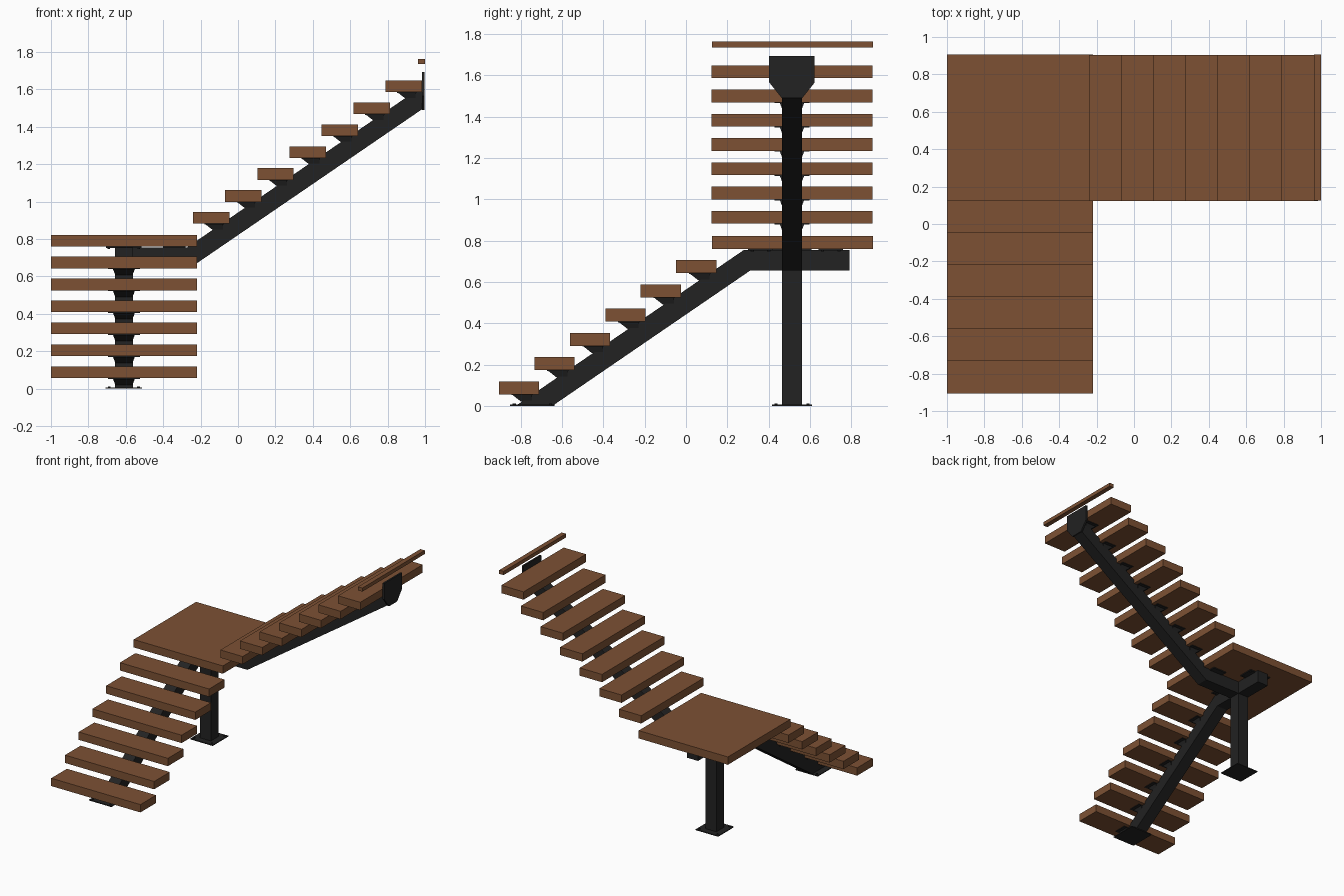
import bpy, bmesh
from mathutils import Vector

if "Cube" in bpy.data.objects:
    bpy.data.objects.remove(bpy.data.objects["Cube"])

def material(name, rgb):
    m = bpy.data.materials.new(name)
    m.diffuse_color = (*rgb, 1)
    m.use_nodes = True
    m.node_tree.nodes["Principled BSDF"].inputs["Base Color"].default_value = m.diffuse_color
    return m

WOOD = material("brown wood", (0.205, 0.083, 0.034))
STEEL = material("black steel", (0.016, 0.016, 0.016))

def prism(name, ring_a, ring_b, mat):
    """Solid between two matching rings of points."""
    bm = bmesh.new()
    a = [bm.verts.new(p) for p in ring_a]
    b = [bm.verts.new(p) for p in ring_b]
    n = len(a)
    bm.faces.new(a)
    bm.faces.new(b)
    for i in range(n):
        j = (i + 1) % n
        bm.faces.new((a[i], a[j], b[j], b[i]))
    bmesh.ops.recalc_face_normals(bm, faces=bm.faces)
    me = bpy.data.meshes.new(name)
    bm.to_mesh(me)
    bm.free()
    me.materials.append(mat)
    ob = bpy.data.objects.new(name, me)
    bpy.context.collection.objects.link(ob)
    return ob

def box(name, x0, x1, y0, y1, z0, z1, mat):
    ring = lambda z: [(x0, y0, z), (x1, y0, z), (x1, y1, z), (x0, y1, z)]
    return prism(name, ring(z0), ring(z1), mat)

def bolt(name, x, y, z, h=0.006):
    bpy.ops.mesh.primitive_cylinder_add(vertices=6, radius=0.008, depth=h, location=(x, y, z + h / 2))
    ob = bpy.context.object
    ob.name = name
    ob.data.materials.append(STEEL)

RUN, RISE = 0.1715, 0.1173
CX, CY, HW = -0.61, 0.5125, 0.048      # beam centre lines and half width

# maps (along, across, z) to world for each flight
low = lambda u, v, z: Vector((CX + v, u, z))
up = lambda u, v, z: Vector((u, CY + v, z))

def beam(name, pts, to):
    prism(name, [to(u, -HW, z) for u, z in pts], [to(u, HW, z) for u, z in pts], STEEL)

def flight(label, count, u0, z0, to):
    for i in range(count):
        u, z = u0 + i * RUN, z0 + i * RISE
        rect = lambda a, b, w, h: [to(a, -w, h), to(b, -w, h), to(b, w, h), to(a, w, h)]
        # wooden tread
        prism(f"{label}_tread_{i+1}", rect(u, u + 0.195, 0.39, z), rect(u, u + 0.195, 0.39, z + 0.062), WOOD)
        # flared bracket, wide under the tread and narrow at the beam
        prism(f"{label}_bracket_{i+1}", rect(u + 0.062, u + 0.16, 0.060, z),
              rect(u + 0.108, u + 0.16, 0.046, z - 0.036), STEEL)
        # fixing plate under the tread
        prism(f"{label}_tread_plate_{i+1}", rect(u + 0.062, u + 0.165, 0.085, z - 0.004),
              rect(u + 0.062, u + 0.165, 0.085, z), STEEL)

flight("lower", 6, -0.905, 0.057, low)
flight("upper", 7, -0.24, 0.882, up)

# landing platform and top nosing strip
box("landing", -1, -0.22, 0.125, 0.905, 0.76, 0.822, WOOD)
box("top_strip", 0.962, 1.0, 0.125, 0.905, 1.735, 1.764, WOOD)

# central beams
beam("lower_beam", [(-0.817, 0.005), (-0.64, 0.005), (0.31, 0.655), (0.79, 0.655),
                    (0.79, 0.755), (0.28, 0.755)], low)
beam("upper_beam", [(CX + HW, 0.655), (-0.243, 0.655), (0.99, 1.498), (0.99, 1.619),
                    (-0.273, 0.755), (CX + HW, 0.755)], up)

# post with its foot plate, and the lower beam's foot plate
box("post", CX - HW, CX + HW, CY - HW, CY + HW, 0.004, 0.656, STEEL)
for name, y0, y1 in (("post_foot", 0.415, 0.61), ("beam_foot", -0.85, -0.635)):
    box(name, CX - 0.098, CX + 0.098, y0, y1, 0, 0.007, STEEL)
    for sx in (-1, 1):
        for y in (y0 + 0.02, y1 - 0.02):
            bolt(name + "_bolt", CX + sx * 0.078, y, 0.006)

# landing support plates
for i, y in enumerate((0.36, 0.70)):
    box(f"landing_plate_{i+1}", CX - 0.095, CX + 0.095, y - 0.06, y + 0.06, 0.752, 0.76, STEEL)
    for sx in (-1, 1):
        for dy in (-0.04, 0.04):
            bolt("landing_bolt", CX + sx * 0.08, y + dy, 0.747)
box("landing_plate_3", -0.40, -0.28, CY - 0.095, CY + 0.095, 0.752, 0.76, STEEL)

# tapered end plate at the top of the upper beam
plate = [(-0.11, 1.694), (0.11, 1.694), (0.11, 1.565), (0.05, 1.49), (-0.05, 1.49), (-0.11, 1.565)]
prism("top_end_plate", [up(0.984, v, z) for v, z in plate], [up(0.998, v, z) for v, z in plate], STEEL)
